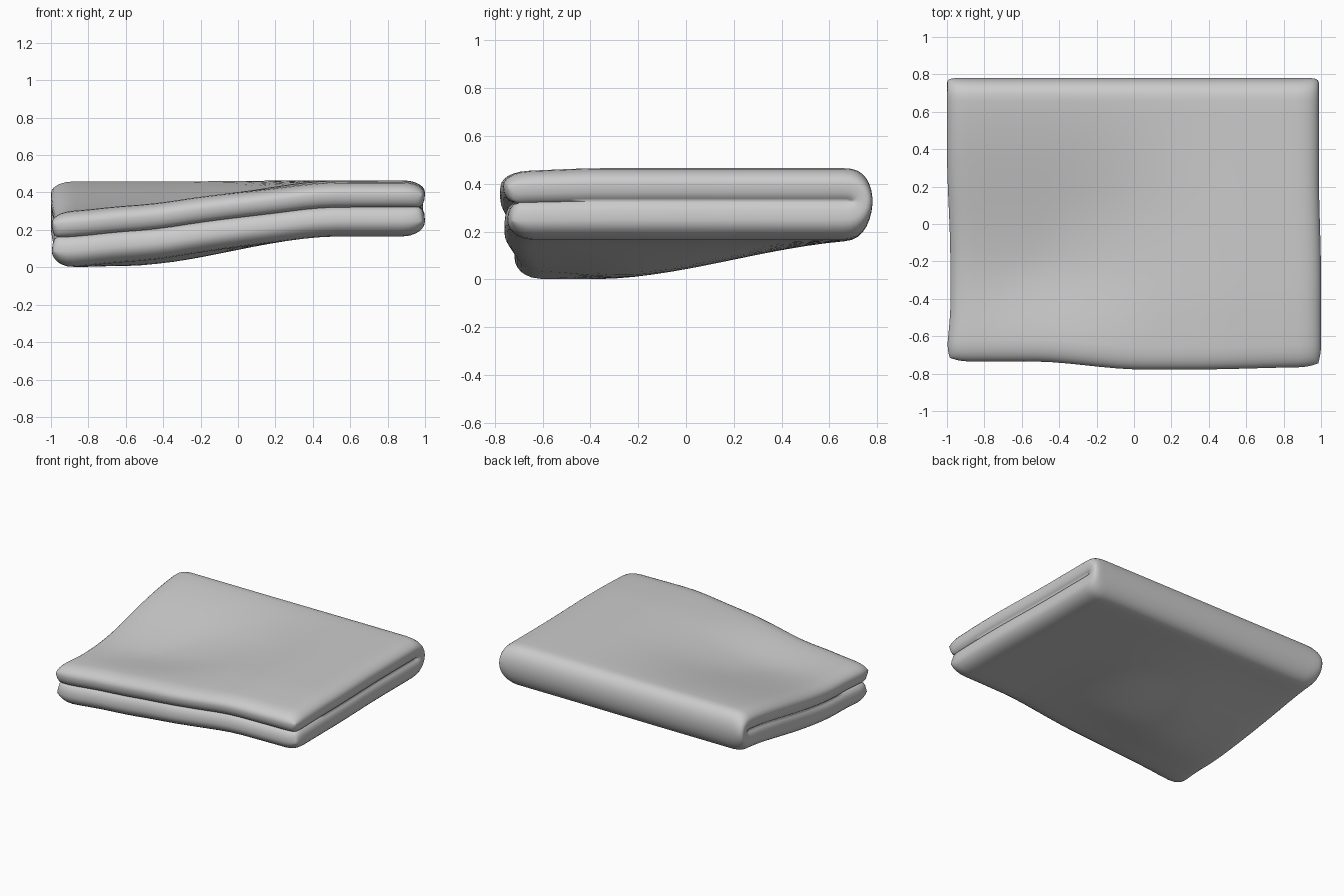
import bpy, bmesh, math

if "Cube" in bpy.data.objects:
    bpy.data.objects.remove(bpy.data.objects["Cube"])

R = 0.075                # half thickness of a layer
EDGE = 0.12              # width of the rounded outer border
GROOVE_SIDE, GROOVE_FRONT = 0.03, 0.05   # depth of the crease between layers
YC = 0.66                # where the fold begins
BORDER = [0, 0.004, 0.014, 0.03, 0.05, 0.08, EDGE]


def smooth(a, b, v):
    t = min(1, max(0, (v - a) / (b - a)))
    return t * t * (3 - 2 * t)


def edge_factor(d, width=EDGE):
    return max(0, 1 - d / width)


# Stations across the width: (base x, distance from side edge)
xs = [(-1 + d, d) for d in BORDER]
xs += [(-1 + EDGE + (2 - 2 * EDGE) * i / 20, EDGE) for i in range(1, 20)]
xs += [(1 - d, d) for d in reversed(BORDER)]

# Stations along the folded sheet: (angle, fraction to fold, distance from front)
LEN = YC + 0.77
flat = BORDER + [EDGE + (LEN - EDGE) * i / 16 for i in range(1, 17)]
path = [(-90, d / LEN, d) for d in flat]
path += [(-90 + 12 * i, 1, LEN) for i in range(1, 15)]
path += [(90, d / LEN, d) for d in reversed(flat)]


def sheet_point(x, dx, ang, frac, ds, side):
    a, b = edge_factor(dx), edge_factor(ds)
    ha, hb = a, b
    if side < 0:
        ha, hb = edge_factor(dx, GROOVE_SIDE), edge_factor(ds, GROOVE_FRONT)
    h = R * math.sqrt((1 - ha ** 2) * (1 - hb ** 2))
    rho = R + side * h
    th = math.radians(ang)
    # slightly rounded corners in plan
    px = x - math.copysign(0.015 * a * b * b, x)
    front = -0.735 - 0.043 * smooth(-0.55, 0.05, x) + 0.013 * smooth(0.3, 1, x)
    if ang < 0:
        front += 0.018 * edge_factor(ds, 0.3)
    y = front + (YC - front) * frac + 0.02 * b * a * a
    c = max(0, math.cos(th))
    y += rho * 0.8 * c ** 0.8 + 0.035 * a * a * c
    # slightly wavy side edges
    if x < 0:
        px += 0.018 * -x * smooth(0.4, -0.2, y) * smooth(-0.7, -0.45, y)
    else:
        px -= 0.012 * x * smooth(-0.3, 0.3, y)
    # drooping front-left corner, front edge curling up a little
    left = -0.65 + 0.2 * smooth(-0.4, 0.2, y)
    drop = 0.165 * smooth(0.55, left, x) * smooth(0.8, -0.4, y)
    drop -= 0.03 * smooth(-0.95, -0.55, x) * smooth(0.3, -0.3, x) * smooth(-0.2, -0.65, y)
    # upper layer sags slightly at the front right, crease sits above the middle
    local = rho * math.sin(th)
    sag = 0.012 * smooth(-0.5, 0.3, x) * smooth(-0.35, -0.75, y) * (local + 0.15) / 0.3
    local += 0.012 * (1 - (local / 0.15) ** 2)
    return px, y, 0.315 + local - drop - sag


# Folded cloth: outer skin plus the crease between the two layers
bm = bmesh.new()
for side in (1, -1):
    rows = [[bm.verts.new(sheet_point(x, dx, *p, side)) for x, dx in xs] for p in path]
    for j, (r0, r1) in enumerate(zip(rows, rows[1:])):
        for i in range(len(xs) - 1):
            inside = (min(xs[i][1], xs[i + 1][1]) >= GROOVE_SIDE
                      and min(path[j][2], path[j + 1][2]) >= GROOVE_FRONT)
            if side < 0 and inside:
                continue         # layers touch here, nothing to see
            quad = [r0[i], r0[i + 1], r1[i + 1], r1[i]]
            bm.faces.new(quad[::-1] if side > 0 else quad)
bmesh.ops.delete(bm, geom=[v for v in bm.verts if not v.link_faces], context='VERTS')
bmesh.ops.remove_doubles(bm, verts=bm.verts, dist=1e-5)
bmesh.ops.recalc_face_normals(bm, faces=bm.faces)
mesh = bpy.data.meshes.new("folded_blanket")
bm.to_mesh(mesh)
bm.free()
mesh.polygons.foreach_set("use_smooth", [True] * len(mesh.polygons))
blanket = bpy.data.objects.new("folded_blanket", mesh)
bpy.context.collection.objects.link(blanket)
